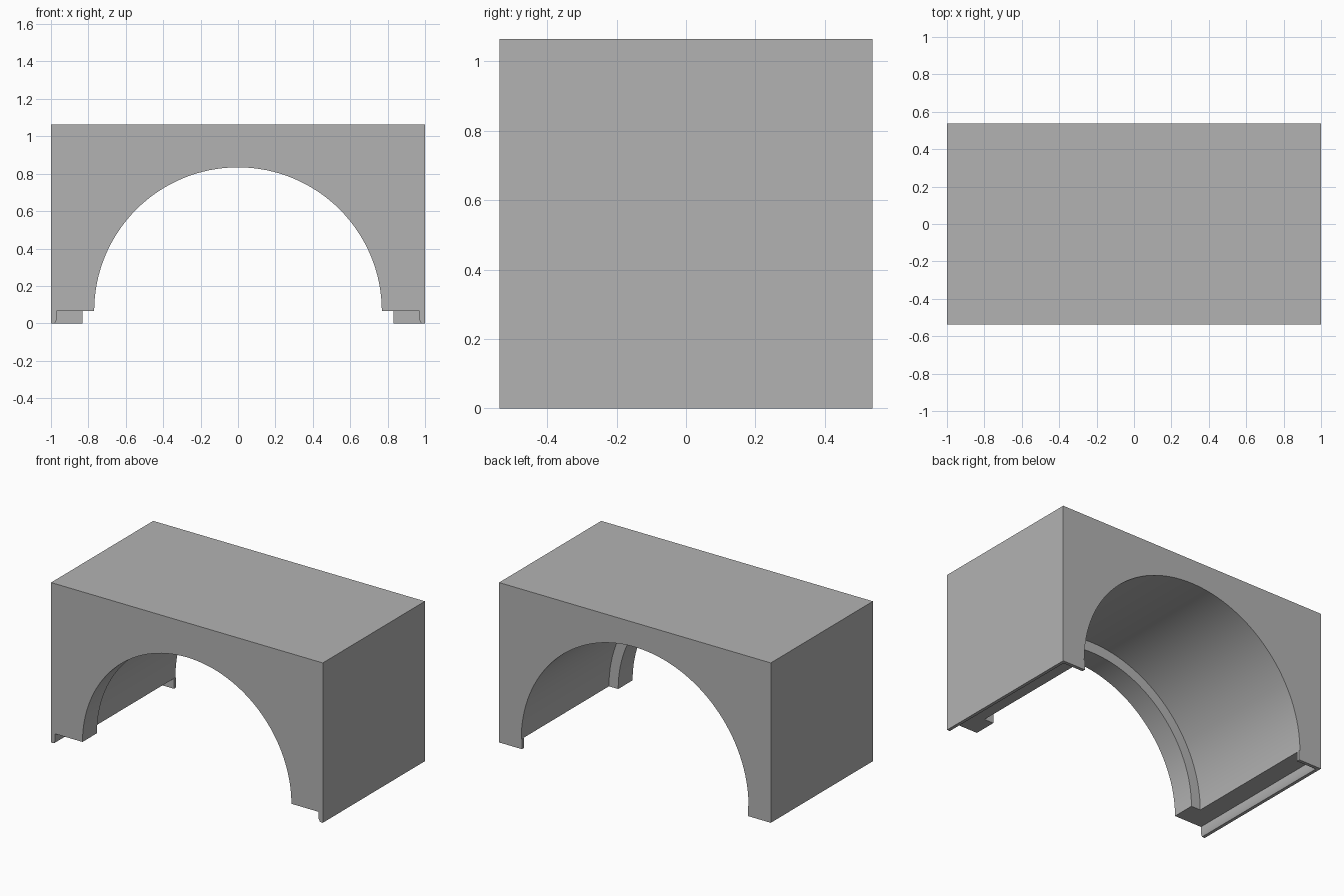
import bpy
import bmesh
from math import cos, sin, pi, radians

cube = bpy.data.objects.get("Cube")
if cube:
    bpy.data.objects.remove(cube, do_unlink=True)

HALF_W, HALF_D, HEIGHT = 1.0, 0.537, 1.064
SPRING = 0.065       # height where the arches begin
RIB_BACK = -0.385    # rear face of the front rib
SEGMENTS = 64

grey = bpy.data.materials.new("plain_grey")
grey.use_nodes = True
grey.diffuse_color = (0.45, 0.45, 0.45, 1)
grey.node_tree.nodes["Principled BSDF"].inputs["Base Color"].default_value = (0.45, 0.45, 0.45, 1)


def extrude_profile(name, points, y0, y1):
    """Extrude an x-z outline along y into a closed solid."""
    bm = bmesh.new()
    face = bm.faces.new([bm.verts.new((x, y0, z)) for x, z in points])
    result = bmesh.ops.extrude_face_region(bm, geom=[face])
    moved = [v for v in result["geom"] if isinstance(v, bmesh.types.BMVert)]
    bmesh.ops.translate(bm, verts=moved, vec=(0, y1 - y0, 0))
    bmesh.ops.recalc_face_normals(bm, faces=bm.faces)
    mesh = bpy.data.meshes.new(name)
    bm.to_mesh(mesh)
    bm.free()
    obj = bpy.data.objects.new(name, mesh)
    mesh.materials.append(grey)
    bpy.context.collection.objects.link(obj)
    return obj


def arch_outline(radius, leg):
    """Half circle on the spring line with straight legs below it."""
    arc = [(radius * cos(pi * i / SEGMENTS), SPRING + radius * sin(pi * i / SEGMENTS))
           for i in range(SEGMENTS + 1)]
    legs = [(-leg, SPRING), (-leg, -0.1), (leg, -0.1), (leg, SPRING)]
    return arc + (legs if leg != radius else legs[1:3])


# Solid block
body = extrude_profile("arched_body", [(-HALF_W, 0), (HALF_W, 0), (HALF_W, HEIGHT), (-HALF_W, HEIGHT)],
                       -HALF_D, HALF_D)

# Narrow front arch and wider vault behind the rib
cutters = [
    extrude_profile("front_arch_cutter", arch_outline(0.769, 0.769), -0.7, 0.7),
    extrude_profile("vault_cutter", arch_outline(0.837, 0.832), RIB_BACK, 0.7),
]

# Recesses under the sides, leaving an outer lip and a thin rear foot
for label, side in (("left", 1), ("right", -1)):
    outline = [(0.7, -0.1), (0.979, -0.1), (0.979, 0), (0.97, 0.02), (0.97, SPRING), (0.7, SPRING)]
    cutters.append(extrude_profile(label + "_recess_cutter", [(side * x, z) for x, z in outline],
                                   -0.7, HALF_D - 0.022))

bpy.ops.object.select_all(action="DESELECT")
body.select_set(True)
bpy.context.view_layer.objects.active = body
for cutter in cutters:
    cutter.hide_render = True
    mod = body.modifiers.new(cutter.name, "BOOLEAN")
    mod.operation = "DIFFERENCE"
    mod.solver = "EXACT"
    mod.object = cutter
    bpy.ops.object.modifier_apply(modifier=mod.name)
    bpy.data.objects.remove(cutter, do_unlink=True)

bpy.ops.object.shade_smooth_by_angle(angle=radians(30))
